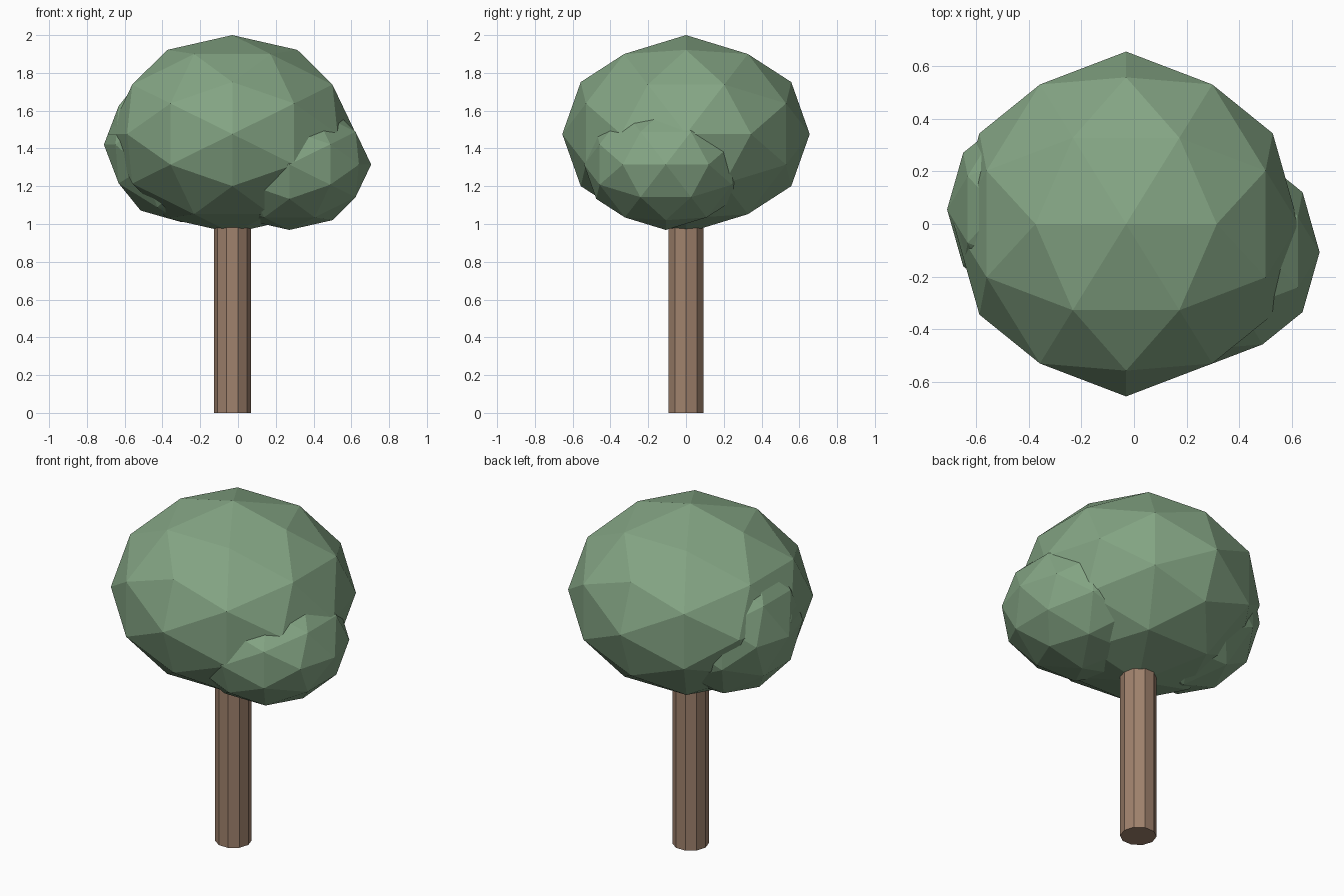
import bpy
import math
from mathutils import Matrix

cube = bpy.data.objects.get("Cube")
if cube:
    bpy.data.objects.remove(cube, do_unlink=True)


def linear(c):
    c /= 255
    return c / 12.92 if c <= 0.04045 else ((c + 0.055) / 1.055) ** 2.4


def make_material(name, r, g, b):
    colour = (linear(r), linear(g), linear(b), 1)
    mat = bpy.data.materials.new(name)
    mat.use_nodes = True
    mat.diffuse_color = colour
    bsdf = next(n for n in mat.node_tree.nodes if n.type == "BSDF_PRINCIPLED")
    bsdf.inputs["Base Color"].default_value = colour
    bsdf.inputs["Roughness"].default_value = 0.9
    return mat


leaf_green = make_material("leaf green", 132, 165, 132)
bark_brown = make_material("bark brown", 160, 130, 109)


def add_foliage(name, centre, radius, squash):
    """Faceted ball, turned so an edge midpoint points straight up."""
    bpy.ops.mesh.primitive_ico_sphere_add(subdivisions=2, radius=1, location=centre)
    ball = bpy.context.object
    ball.name = name
    tilt = Matrix.Rotation(-math.atan(2) / 2, 4, "Y")
    size = Matrix.Diagonal((radius, radius, radius * squash, 1))
    ball.data.transform(size @ tilt)
    ball.data.materials.append(leaf_green)
    bpy.ops.object.shade_flat()


# Foliage: one large crown with a clump low on each side
add_foliage("crown", (-0.03, 0, 1.476), 0.655, 0.8)
add_foliage("left_clump", (0.272, -0.107, 1.315), 0.433, 0.8)
add_foliage("right_clump", (-0.3, 0.055, 1.42), 0.41, 1)

# Trunk: straight ten-sided post running up into the crown
height = 1.1
bpy.ops.mesh.primitive_cylinder_add(vertices=10, radius=0.0975, depth=height,
                                    location=(-0.03, 0, height / 2))
trunk = bpy.context.object
trunk.name = "trunk"
trunk.data.transform(Matrix.Rotation(math.pi / 2, 4, "Z"))
trunk.data.materials.append(bark_brown)
bpy.ops.object.shade_flat()
